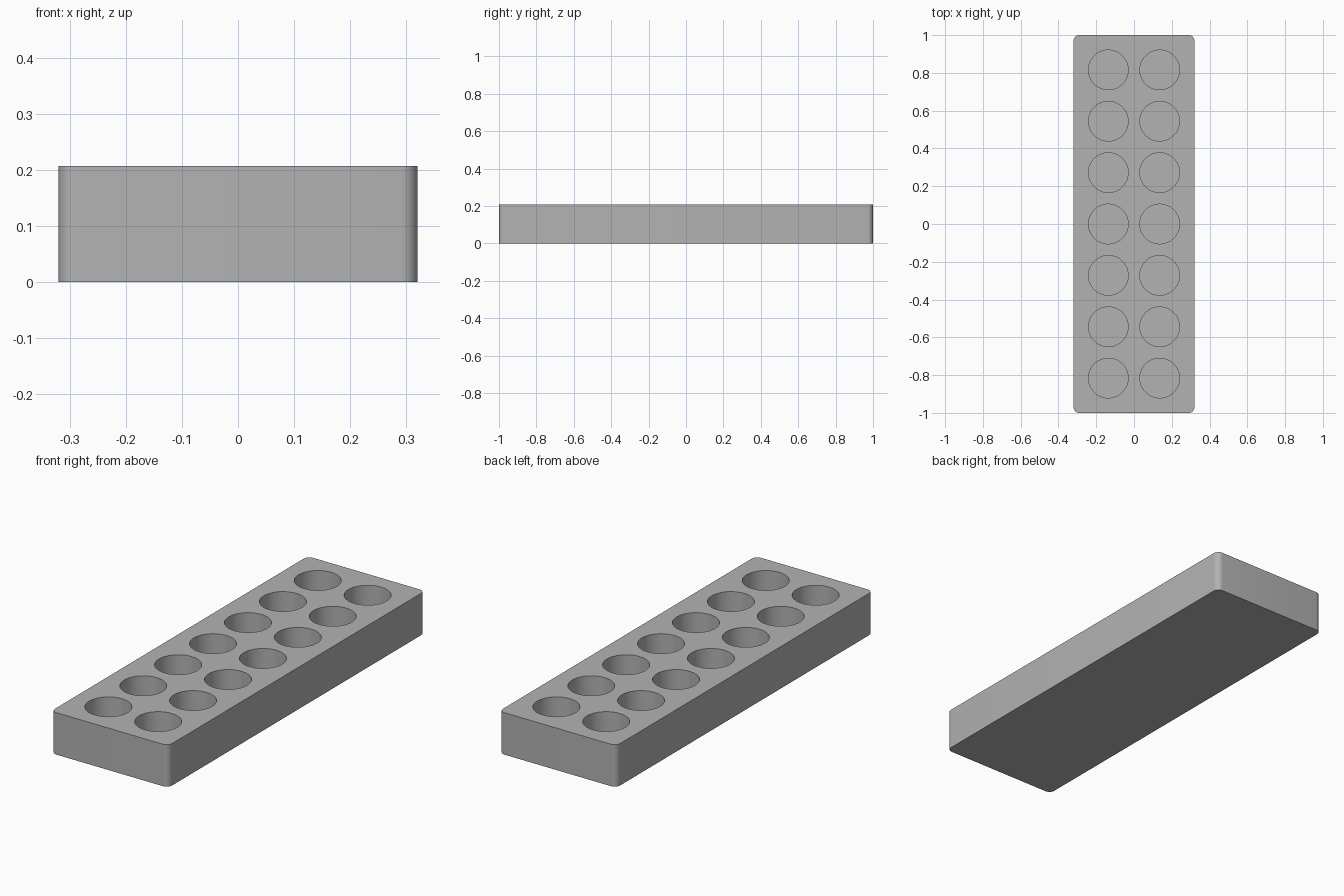
import bpy, bmesh, math
from mathutils import Matrix

default = bpy.data.objects.get("Cube")
if default:
    bpy.data.objects.remove(default, do_unlink=True)

WIDTH, LENGTH, HEIGHT = 0.64, 2.0, 0.207
CORNER = 0.03
PITCH, HOLE_RADIUS, FLOOR = 0.272, 0.105, 0.03
COLUMNS, ROWS = 2, 7


def make_object(name, bm):
    mesh = bpy.data.meshes.new(name)
    bm.to_mesh(mesh)
    bm.free()
    obj = bpy.data.objects.new(name, mesh)
    bpy.context.collection.objects.link(obj)
    return obj


# Grey plastic
grey = bpy.data.materials.new("plain grey")
grey.use_nodes = True
color = (0.45, 0.45, 0.45, 1)
grey.diffuse_color = color
grey.node_tree.nodes["Principled BSDF"].inputs["Base Color"].default_value = color

# Block with rounded vertical corners
bm = bmesh.new()
bmesh.ops.create_cube(bm, size=1, matrix=Matrix.Translation((0, 0, HEIGHT / 2))
                      @ Matrix.Diagonal((WIDTH, LENGTH, HEIGHT, 1)))
uprights = [e for e in bm.edges if abs(e.verts[0].co.z - e.verts[1].co.z) > HEIGHT / 2]
bmesh.ops.bevel(bm, geom=uprights, offset=CORNER, segments=8, profile=0.5, affect='EDGES')
block = make_object("holder_block", bm)
block.data.materials.append(grey)

# Grid of round pocket cutters
bm = bmesh.new()
for col in range(COLUMNS):
    for row in range(ROWS):
        x = (col - (COLUMNS - 1) / 2) * PITCH
        y = (row - (ROWS - 1) / 2) * PITCH
        bmesh.ops.create_cone(bm, cap_ends=True, segments=64, radius1=HOLE_RADIUS,
                              radius2=HOLE_RADIUS, depth=HEIGHT,
                              matrix=Matrix.Translation((x, y, FLOOR + HEIGHT / 2)))
cutter = make_object("pocket_cutter", bm)
cutter.data.materials.append(grey)
cutter.hide_render = True

# Sink the pockets into the block
cut = block.modifiers.new("pockets", 'BOOLEAN')
cut.operation = 'DIFFERENCE'
cut.solver = 'EXACT'
cut.object = cutter
bpy.ops.object.select_all(action='DESELECT')
block.select_set(True)
bpy.context.view_layer.objects.active = block
bpy.ops.object.modifier_apply(modifier=cut.name)
bpy.data.objects.remove(cutter, do_unlink=True)
bpy.ops.object.shade_smooth_by_angle(angle=math.radians(30))
